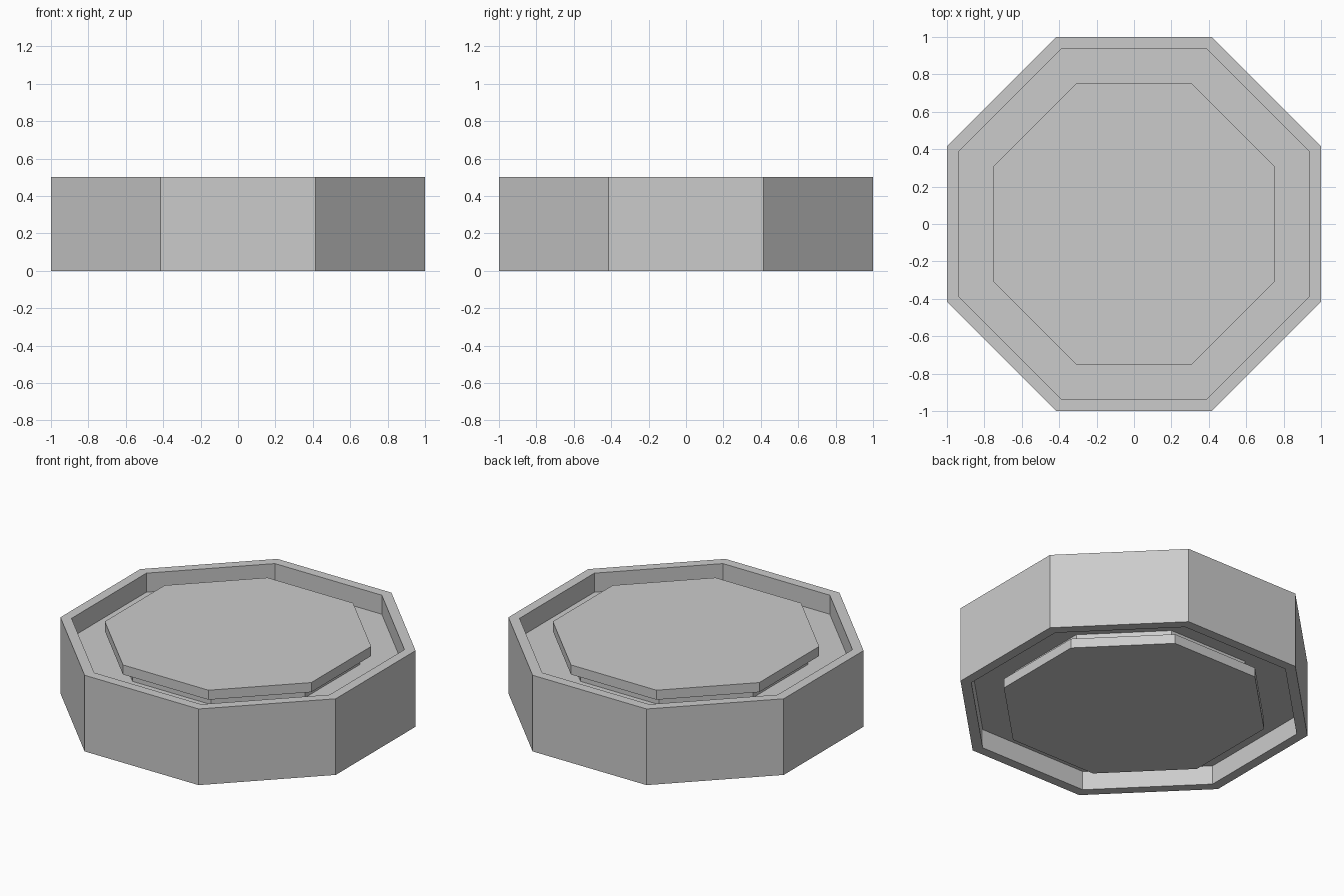
import bpy, bmesh, math

if "Cube" in bpy.data.objects:
    bpy.data.objects.remove(bpy.data.objects["Cube"])

SIDES = 8
HEIGHT = 0.5


def octagon_lathe(name, profile):
    """Turn a half profile of (apothem, z) points into an eight-sided solid."""
    bm = bmesh.new()
    rings = []
    for apothem, z in profile:
        r = apothem / math.cos(math.pi / SIDES)
        rings.append([bm.verts.new((r * math.cos((i + 0.5) * math.tau / SIDES),
                                    r * math.sin((i + 0.5) * math.tau / SIDES), z))
                      for i in range(SIDES)])
    for lower, upper in zip(rings, rings[1:]):
        for i in range(SIDES):
            j = (i + 1) % SIDES
            bm.faces.new((lower[i], lower[j], upper[j], upper[i]))
    # Flat end caps
    bm.faces.new(rings[0])
    bm.faces.new(rings[-1])
    bmesh.ops.recalc_face_normals(bm, faces=bm.faces)
    mesh = bpy.data.meshes.new(name)
    bm.to_mesh(mesh)
    bm.free()
    obj = bpy.data.objects.new(name, mesh)
    bpy.context.collection.objects.link(obj)
    return obj


# Half profile from mid-height to the top: outer wall, rim, recess floor,
# undercut neck and centre plate
upper = [(1.0, 0.5), (0.9375, 0.5), (0.9375, 0.375), (0.6875, 0.375),
         (0.6875, 0.4375), (0.75, 0.4375), (0.75, 0.5)]

# The underside repeats the upper half
lower = [(a, HEIGHT - z) for a, z in reversed(upper)]
octagon_lathe("octagonal_housing", lower + upper)
